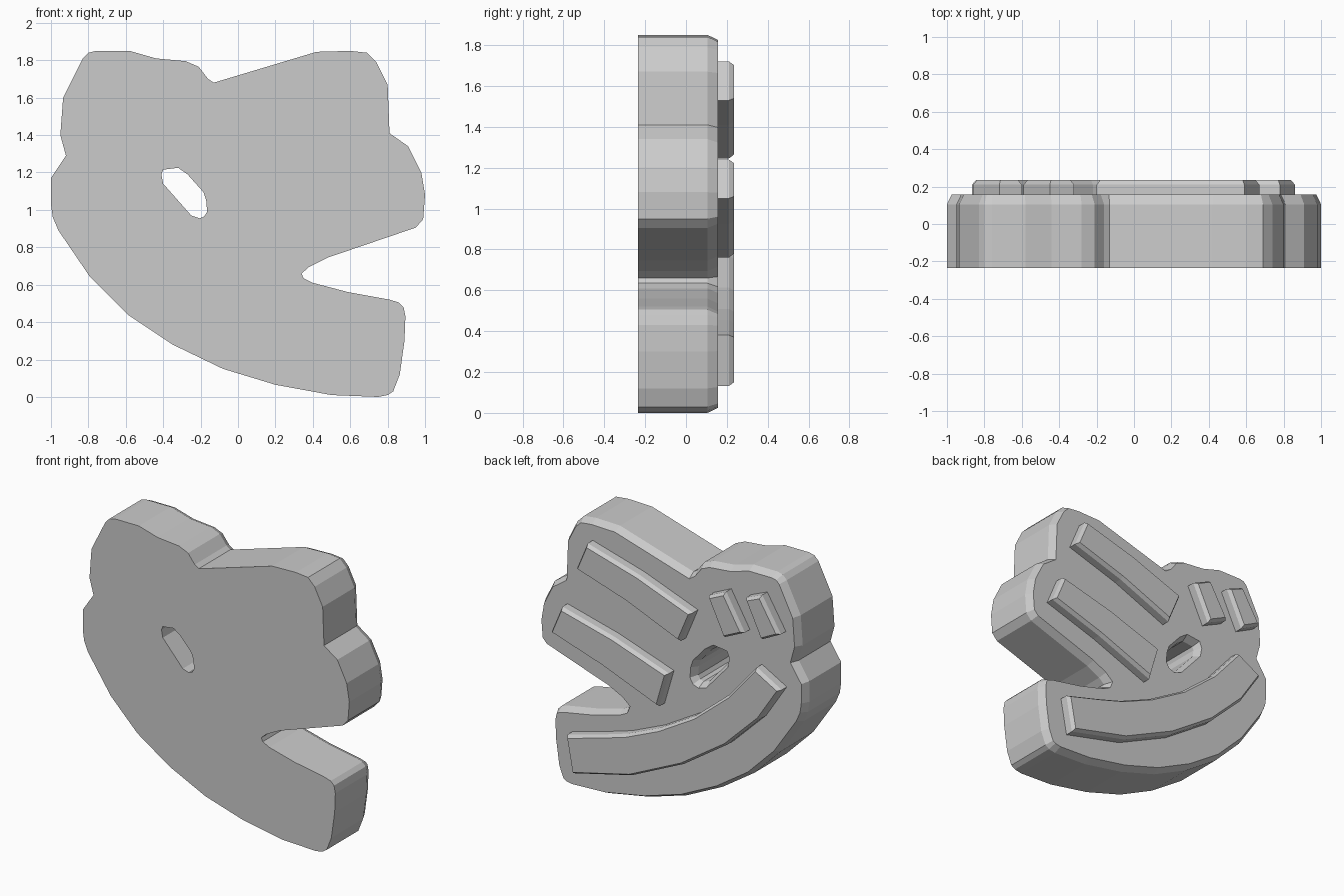
import bpy, bmesh
from mathutils import Vector
from mathutils.geometry import tessellate_polygon

if "Cube" in bpy.data.objects:
    bpy.data.objects.remove(bpy.data.objects["Cube"])

grey = bpy.data.materials.new("plain_grey")
grey.diffuse_color = (0.6, 0.6, 0.6, 1)
grey.use_nodes = True
grey.node_tree.nodes["Principled BSDF"].inputs["Base Color"].default_value = grey.diffuse_color


def inset(pts, d):
    """Mitred offset of a closed (x, z) loop; positive d moves it inwards."""
    n = len(pts)
    area = sum(pts[i][0] * pts[(i + 1) % n][1] - pts[(i + 1) % n][0] * pts[i][1] for i in range(n))
    s = 1 if area > 0 else -1
    out = []
    for i in range(n):
        p, a, b = Vector(pts[i]), Vector(pts[i - 1]), Vector(pts[(i + 1) % n])
        e1, e2 = (p - a).normalized(), (b - p).normalized()
        n1, n2 = Vector((-e1.y, e1.x)) * s, Vector((-e2.y, e2.x)) * s
        m = (n1 + n2).normalized()
        out.append(tuple(p + m * d / max(0.6, m.dot(n1))))
    return out


def slab(name, loops, y0, y1, y2, chamfer):
    """Slab from y0 to y2 whose back edge is chamfered from y1; loops = outline, then holes."""
    bm = bmesh.new()
    front, back = [], []
    for k, pts in enumerate(loops):
        top = inset(pts, chamfer if k == 0 else -chamfer)
        rings = [[bm.verts.new((x, y, z)) for x, z in p]
                 for p, y in ((pts, y0), (pts, y1), (top, y2))]
        for r, q in zip(rings, rings[1:]):
            for i in range(len(r)):
                j = (i + 1) % len(r)
                bm.faces.new((r[i], r[j], q[j], q[i]))
        front.append(rings[0])
        back.append(rings[-1])
    # caps, with holes left open
    for cap in (front, back):
        flat = [v for ring in cap for v in ring]
        tris = tessellate_polygon([[Vector((v.co.x, v.co.z, 0)) for v in ring] for ring in cap])
        for t in tris:
            if len(set(t)) == 3:
                bm.faces.new([flat[i] for i in t])
    bmesh.ops.recalc_face_normals(bm, faces=bm.faces)
    me = bpy.data.meshes.new(name)
    bm.to_mesh(me)
    bm.free()
    me.materials.append(grey)
    ob = bpy.data.objects.new(name, me)
    bpy.context.collection.objects.link(ob)
    return ob


# Main body: lobed outline with a notch on the right and a slanted hole
outline = [
    (-.83, 1.81), (-.80, 1.84), (-.76, 1.85), (-.58, 1.85), (-.44, 1.81), (-.28, 1.795),
    (-.21, 1.765), (-.16, 1.70), (-.13, 1.68), (.42, 1.845), (.60, 1.85), (.69, 1.84),
    (.74, 1.79), (.80, 1.67), (.81, 1.41), (.91, 1.34), (.98, 1.20), (1.0, 1.08),
    (.99, .95), (.95, .905), (.48, .745), (.38, .695), (.34, .66), (.35, .635),
    (.40, .61), (.59, .56), (.81, .52), (.86, .505), (.885, .48), (.895, .43),
    (.89, .30), (.865, .12), (.83, .03), (.80, .01), (.75, 0), (.50, .01),
    (.20, .065), (-.08, .15), (-.35, .28), (-.59, .44), (-.79, .64), (-.96, .89),
    (-.99, .96), (-1.0, 1.03), (-1.0, 1.17), (-.92, 1.29), (-.95, 1.40), (-.935, 1.60)]
hole = [(-.41, 1.19), (-.40, 1.215), (-.32, 1.225), (-.27, 1.19), (-.185, 1.095), (-.17, 1.05),
        (-.165, .99), (-.18, .965), (-.205, .955), (-.25, .97), (-.40, 1.14)]
slab("body", [outline, hole], -.235, .105, .157, .025)

# Raised pads on the back
pads = {
    "upper_long_pad": [(.59, 1.72), (.67, 1.53), (.29, 1.41), (-.11, 1.245), (-.20, 1.46), (.20, 1.61)],
    "lower_long_pad": [(.78, 1.24), (.86, 1.05), (.47, .925), (.05, .76), (-.02, 1.0), (.39, 1.14)],
    "inner_short_pad": [(-.32, 1.61), (-.45, 1.67), (-.59, 1.43), (-.44, 1.36)],
    "outer_short_pad": [(-.60, 1.67), (-.72, 1.72), (-.86, 1.49), (-.72, 1.42)],
    "curved_pad": inset([(.726, .37), (.685, .15), (.263, .25), (-.125, .43), (-.453, .65), (-.70, .89),
                         (-.845, 1.11), (-.684, 1.20), (-.483, .966), (-.229, .756), (.04, .60),
                         (.286, .495), (.47, .44)], -.015),
}
for name, pts in pads.items():
    slab(name, [pts], .15, .21, .235, .015)
